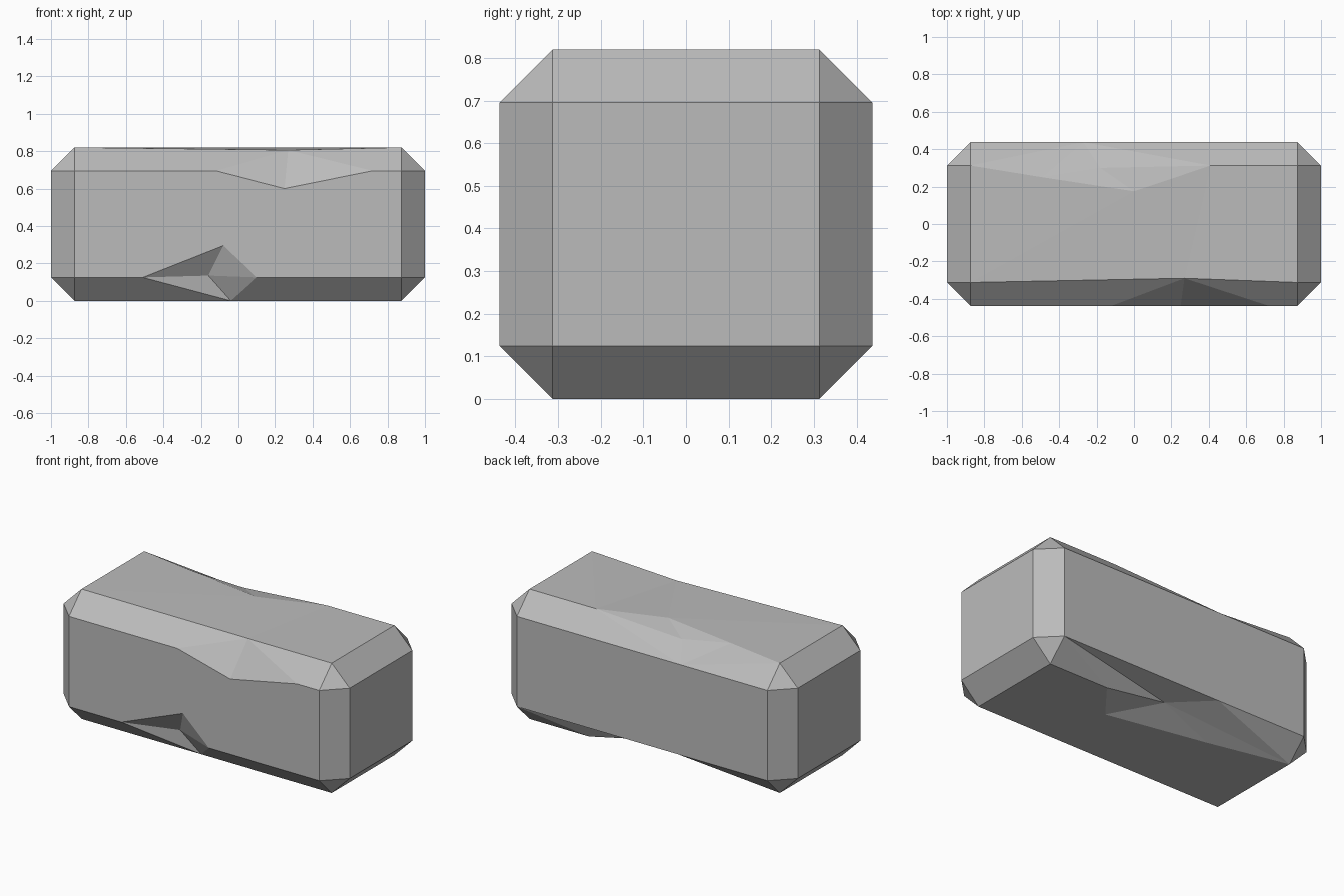
import bpy, bmesh
from mathutils import Vector

cube = bpy.data.objects.get("Cube")
if cube:
    bpy.data.objects.remove(cube, do_unlink=True)

X, Y, H, C = 1.0, 0.4375, 0.82, 0.125     # half length, half depth, height, chamfer

# Chamfered block
bm = bmesh.new()
bmesh.ops.create_cube(bm, size=2)
for v in bm.verts:
    v.co = Vector((v.co.x * X, v.co.y * Y, (v.co.z + 1) * H / 2))
bmesh.ops.bevel(bm, geom=bm.edges[:], offset=C, offset_type='OFFSET',
                segments=1, profile=0.5, affect='EDGES')

# Open the long sides so they can be rebuilt with chips
bm.normal_update()
long_sides = [f for f in bm.faces if abs(f.normal.x) < 0.01]
bmesh.ops.delete(bm, geom=long_sides, context='FACES')


def corner(side, sx, s):
    """Block corner lying on the named flat side."""
    x = sx * (X - C)
    if side in ("top", "bottom"):
        return (x, s * (Y - C), H if side == "top" else 0)
    return (x, Y if side == "back" else -Y, H - C if s > 0 else C)


# Four corners of each side: left/right end crossed with its two long edges
top_f, top_b, bot_f, bot_b, fr_t, fr_b, bk_t, bk_b = [
    [corner(side, sx, s) for sx in (-1, 1)]
    for side, s in (("top", -1), ("top", 1), ("bottom", -1), ("bottom", 1),
                    ("front", 1), ("front", -1), ("back", 1), ("back", -1))]

verts = {}


def face(*points):
    loop = []
    for p in points:
        if p not in verts:
            verts[p] = bm.verts.new(p)
        loop.append(verts[p])
    return bm.faces.new(loop)


# Chip on the upper front edge
a, b, c = (-.12, -Y, H - C), (.25, -Y, .60), (.72, -Y, H - C)
d = (.27, -.29, .806)
face(fr_t[0], a, d, top_f[0])
face(a, b, d)
face(b, c, d)
face(c, fr_t[1], top_f[1], d)

# Chip on the lower front edge
p, peak, q = (-.51, -Y, C), (-.08, -Y, .295), (.10, -Y, C)
m, pit = (-.04, C - Y, 0), (-.16, -.35, .135)
face(bot_f[0], m, p, fr_b[0])
face(m, bot_f[1], fr_b[1], q)
for u, w in ((p, m), (m, q), (q, peak), (peak, p)):
    face(u, w, pit)

# Chip on the upper back edge
e, g, h, k = (-.27, Y, H - C), (-.49, .25, H), (0, .175, H), (.41, Y - C, H)
pit = (-.18, .30, .782)
face(top_b[0], bk_t[0], e)
face(top_b[0], e, g)
face(e, bk_t[1], top_b[1], k)
for u, w in ((g, e), (e, k), (k, h), (h, g)):
    face(u, w, pit)

# Chip on the lower back edge
r, s, t, o = (-.25, Y, C), (-.364, .20, 0), (.275, .077, 0), (.46, Y - C, 0)
pit = (.01, .28, .085)
face(bot_b[0], bk_b[0], r)
face(bk_b[1], bot_b[1], o)
rim = [bot_b[0], r, bk_b[1], o, t, s]
for i, u in enumerate(rim):
    face(u, rim[i - 1], pit)

# Flat long sides that meet the chips
face(fr_t[0], a, b, c, fr_t[1], fr_b[1], q, peak, p, fr_b[0])
face(bk_t[0], e, bk_t[1], bk_b[1], r, bk_b[0])
face(top_b[0], g, h, k, top_b[1], top_f[1], d, top_f[0])
face(bot_b[0], s, t, o, bot_b[1], bot_f[1], m, bot_f[0])

bmesh.ops.remove_doubles(bm, verts=bm.verts[:], dist=0.001)
bmesh.ops.triangulate(bm, faces=[f for f in bm.faces if len(f.verts) > 4])
bmesh.ops.recalc_face_normals(bm, faces=bm.faces[:])

mesh = bpy.data.meshes.new("stone_block")
bm.to_mesh(mesh)
bm.free()
block = bpy.data.objects.new("stone_block", mesh)
bpy.context.collection.objects.link(block)

# Plain grey stone
stone = bpy.data.materials.new("grey_stone")
stone.use_nodes = True
grey = (0.5, 0.5, 0.5, 1)
stone.diffuse_color = grey
stone.node_tree.nodes["Principled BSDF"].inputs["Base Color"].default_value = grey
mesh.materials.append(stone)
